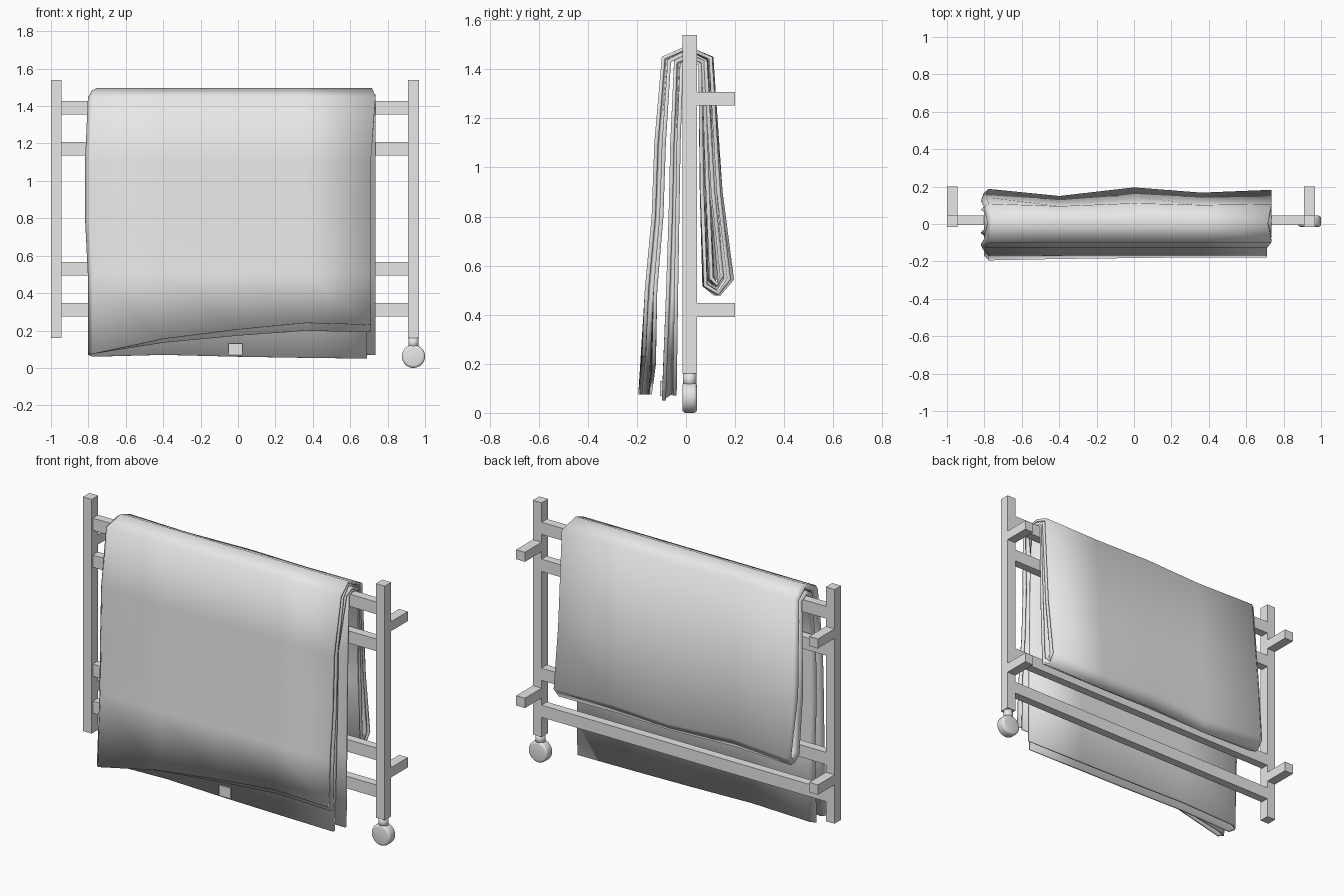
import bpy
import bmesh
from math import radians
from mathutils import Matrix

if "Cube" in bpy.data.objects:
    bpy.data.objects.remove(bpy.data.objects["Cube"], do_unlink=True)

grey = bpy.data.materials.new("light_grey")
grey.use_nodes = True
grey.diffuse_color = (0.8, 0.8, 0.8, 1)
grey.node_tree.nodes["Principled BSDF"].inputs["Base Color"].default_value = (0.8, 0.8, 0.8, 1)


def finish(name, bm, smooth=False):
    bmesh.ops.recalc_face_normals(bm, faces=bm.faces)
    mesh = bpy.data.meshes.new(name)
    bm.to_mesh(mesh)
    bm.free()
    mesh.materials.append(grey)
    for p in mesh.polygons:
        p.use_smooth = smooth
    obj = bpy.data.objects.new(name, mesh)
    bpy.context.scene.collection.objects.link(obj)
    return obj


def box(name, x, y, z):
    """Box from (low, high) ranges on each axis."""
    bm = bmesh.new()
    bmesh.ops.create_cube(bm, size=1)
    for v in bm.verts:
        for i, (lo, hi) in enumerate((x, y, z)):
            v.co[i] = lo if v.co[i] < 0 else hi
    return finish(name, bm)


# Posts with wall brackets
for side, x in (("right", (-1, -0.943)), ("left", (0.91, 0.967))):
    box(side + "_post", x, (-0.015, 0.045), (0.16, 1.54))
    for level, z in (("upper", (1.252, 1.308)), ("lower", (0.39, 0.448))):
        box(f"{side}_{level}_bracket", x, (0.045, 0.2), z)

# Horizontal rails
for i, z in enumerate((0.312, 0.53, 1.172, 1.39)):
    box(f"rail_{i + 1}", (-0.943, 0.91), (-0.005, 0.045), (z - 0.036, z + 0.036))

# Round knob under one post, with a short neck
bm = bmesh.new()
bmesh.ops.create_cone(bm, cap_ends=True, segments=32, radius1=0.062, radius2=0.062, depth=0.06,
                      matrix=Matrix.Translation((0.938, 0.015, 0.062)) @ Matrix.Rotation(radians(90), 4, "X"))
knob = finish("knob", bm, True)
bevel = knob.modifiers.new("rounded_rim", "BEVEL")
bevel.width = 0.014
bevel.segments = 3
bm = bmesh.new()
bmesh.ops.create_cone(bm, cap_ends=True, segments=20, radius1=0.027, radius2=0.027, depth=0.06,
                      matrix=Matrix.Translation((0.938, 0.015, 0.135)))
finish("knob_neck", bm, True)

# Towel: two nested layers, hung over the top rail and folded up at the back
# Each path runs front hem, ridge, back fold, over the rail, inner front hem (y, z)
outer = [(-.187, .075), (-.16, .5), (-.132, .8), (-.121, 1.1), (-.092, 1.446), (.003, 1.488),
         (.102, 1.446), (.136, .9), (.18, .545), (.135, .487), (.08, .52), (.066, .9),
         (.057, 1.42), (.02, 1.44), (-.018, 1.42), (-.03, 1.1), (-.035, .8), (-.04, .5), (-.046, .07)]
inner = [(-.147, .075), (-.125, .5), (-.1, .8), (-.09, 1.1), (-.068, 1.434), (.005, 1.471),
         (.08, 1.434), (.112, .9), (.15, .56), (.13, .522), (.105, .55), (.09, .9),
         (.07, 1.43), (.015, 1.455), (-.042, 1.43), (-.056, 1.1), (-.063, .8), (-.073, .5), (-.09, .05)]
columns = (0.735, 0.36, 0, -0.4, -0.775)
back_wave = (-0.005, -0.02, 0.008, -0.038, 0)
hem_lift = (0.155, 0.165, 0.13, 0.08, 0)


def towel_point(path, row, col):
    y, z = path[row]
    x = columns[col]
    if col == 0 and row < 4:
        x = 0.71
    if col == 0 and path is inner and row > 14:
        x = 0.69
    if col == 4 and 0.7 < z < 1.3:
        x -= 0.015
    if row == 5 and col in (0, 4):
        x *= 0.975
    if y > 0.06:
        y += back_wave[col] * min(1, (y - 0.06) / 0.12)
    if row == 0:
        y += hem_lift[col] * 0.1
        z += hem_lift[col] * (1 if path is outer else 0.75)
    if row == len(path) - 1:
        z += (0, 0.004, 0.01, 0.02, 0.01)[col]
    return x, y, z


bm = bmesh.new()
grid = []
for row in range(len(outer)):
    a = [towel_point(outer, row, c) for c in range(5)]
    b = [towel_point(inner, row, c) for c in reversed(range(5))]
    # Lengthwise fold joins the two layers at one side
    crease = [(p + q) / 2 for p, q in zip(a[-1], b[0])]
    crease[0] -= 0.02
    grid.append([bm.verts.new(p) for p in a + [crease] + b])
for r0, r1 in zip(grid, grid[1:]):
    for i in range(len(r0) - 1):
        bm.faces.new((r0[i], r0[i + 1], r1[i + 1], r1[i]))
towel = finish("towel", bm, True)
solid = towel.modifiers.new("cloth_thickness", "SOLIDIFY")
solid.thickness = 0.016
solid.offset = 0

# Small blank tag on the inner hem
box("towel_tag", (-0.05, 0.025), (-0.105, -0.096), (0.068, 0.13))
